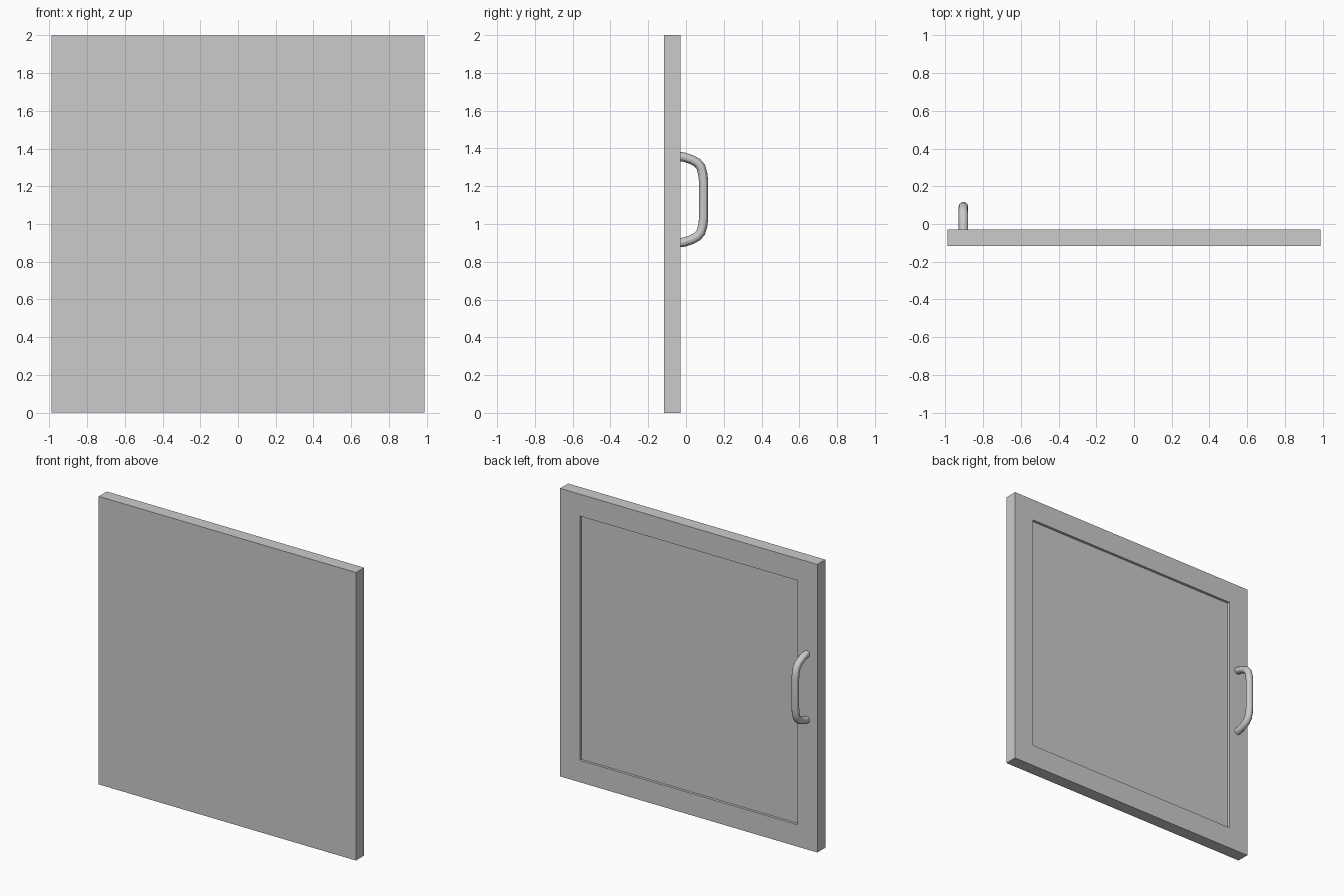
import bpy, bmesh

if "Cube" in bpy.data.objects:
    bpy.data.objects.remove(bpy.data.objects["Cube"])

HALF_W, HEIGHT = 0.988, 2.0
Y_FRONT, Y_BACK = -0.117, -0.029
MARGIN, RECESS = 0.215, 0.018
MID_Z = 1.129


# Door slab with a recessed panel on the handle side
def make_door():
    bm = bmesh.new()
    bmesh.ops.create_cube(bm, size=1)
    bmesh.ops.scale(bm, vec=(2 * HALF_W, Y_BACK - Y_FRONT, HEIGHT), verts=bm.verts)
    bmesh.ops.translate(bm, vec=(0, (Y_FRONT + Y_BACK) / 2, HEIGHT / 2), verts=bm.verts)
    back = max(bm.faces, key=lambda f: f.calc_center_median().y)
    bmesh.ops.inset_region(bm, faces=[back], thickness=MARGIN)
    # a zero-width second ring gives the recess its straight walls
    walls = bmesh.ops.extrude_discrete_faces(bm, faces=[back])
    panel = walls["faces"][0]
    bmesh.ops.translate(bm, vec=(0, -RECESS, 0), verts=panel.verts)
    bmesh.ops.recalc_face_normals(bm, faces=bm.faces)
    mesh = bpy.data.meshes.new("door_panel")
    bm.to_mesh(mesh)
    bm.free()
    door = bpy.data.objects.new("door_panel", mesh)
    bpy.context.collection.objects.link(door)


# Pull handle: round tube along a mirrored half path of (y, height above middle)
def make_handle(x, radius):
    half = [(-0.04, 0.229), (-0.01, 0.225), (0.03, 0.212), (0.06, 0.195),
            (0.079, 0.173), (0.088, 0.14), (0.093, 0.10)]
    path = half + [(y, -h) for y, h in reversed(half)]
    curve = bpy.data.curves.new("pull_handle", "CURVE")
    curve.dimensions = "3D"
    curve.bevel_depth = radius
    curve.bevel_resolution = 4
    curve.use_fill_caps = True
    spline = curve.splines.new("POLY")
    spline.points.add(len(path) - 1)
    for point, (y, h) in zip(spline.points, path):
        point.co = (x, y, MID_Z + h, 1)
    handle = bpy.data.objects.new("pull_handle", curve)
    bpy.context.collection.objects.link(handle)
    bpy.context.view_layer.objects.active = handle
    handle.select_set(True)
    bpy.ops.object.convert(target="MESH")
    bpy.ops.object.shade_smooth_by_angle()


make_door()
make_handle(-0.905, 0.0245)
